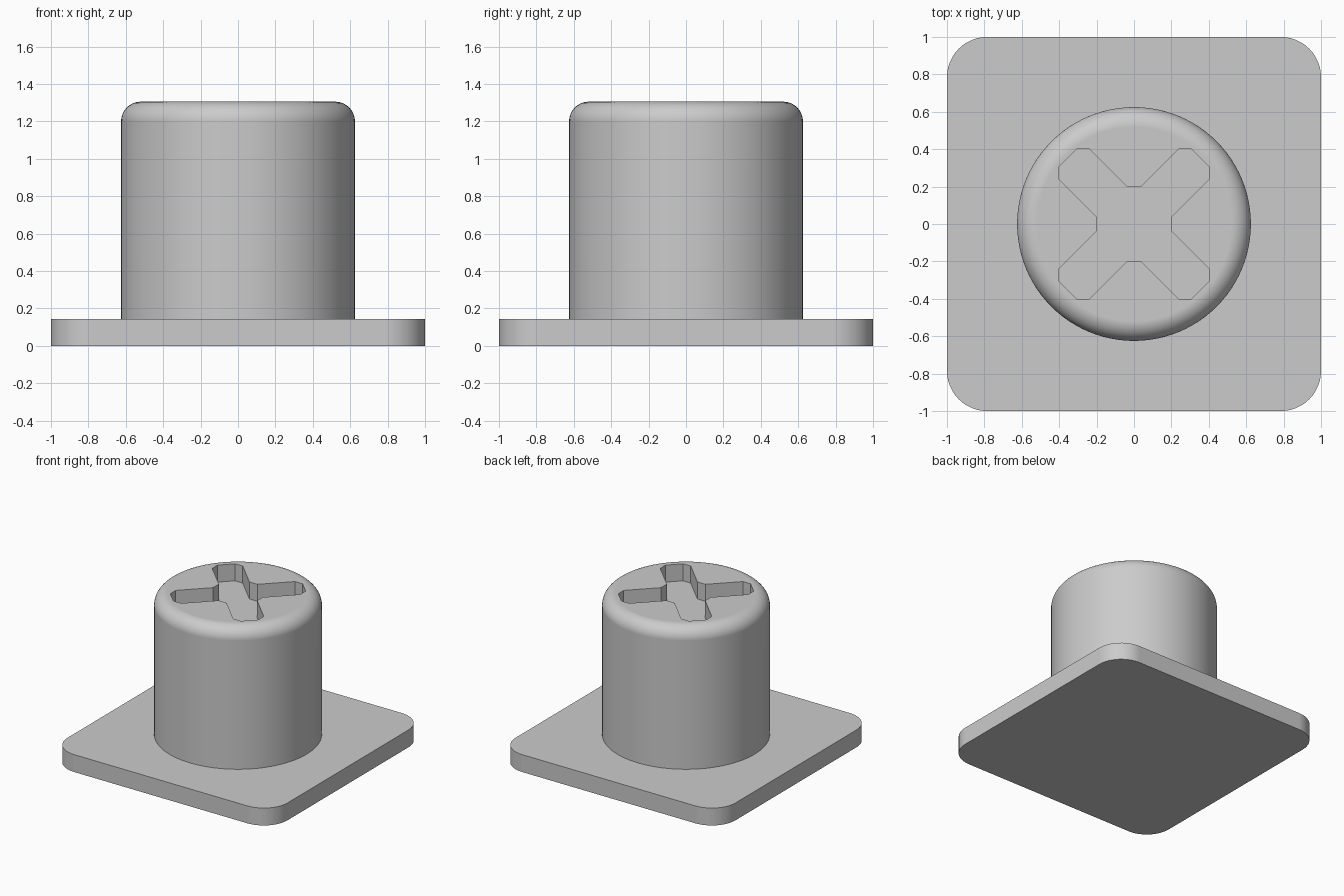
import bpy, bmesh
from math import sin, cos, pi, radians

cube = bpy.data.objects.get("Cube")
if cube:
    bpy.data.objects.remove(cube, do_unlink=True)

PLATE_H, CORNER = 0.143, 0.215
RADIUS, TOP, FILLET = 0.625, 1.305, 0.105
SLOT_DEPTH = 0.14

grey = bpy.data.materials.new("plain_grey")
grey.use_nodes = True
grey.diffuse_color = (0.6, 0.6, 0.6, 1)
grey.node_tree.nodes["Principled BSDF"].inputs["Base Color"].default_value = (0.6, 0.6, 0.6, 1)


def make_object(name, bm):
    bmesh.ops.recalc_face_normals(bm, faces=bm.faces)
    mesh = bpy.data.meshes.new(name)
    bm.to_mesh(mesh)
    bm.free()
    mesh.materials.append(grey)
    ob = bpy.data.objects.new(name, mesh)
    bpy.context.collection.objects.link(ob)
    return ob


def prism(name, outline, z0, z1):
    """Extrude a flat outline from z0 up to z1."""
    bm = bmesh.new()
    face = bm.faces.new([bm.verts.new((x, y, z0)) for x, y in outline])
    out = bmesh.ops.extrude_face_region(bm, geom=[face])
    verts = [v for v in out["geom"] if isinstance(v, bmesh.types.BMVert)]
    bmesh.ops.translate(bm, verts=verts, vec=(0, 0, z1 - z0))
    return make_object(name, bm)


def activate(ob):
    bpy.ops.object.select_all(action="DESELECT")
    ob.select_set(True)
    bpy.context.view_layer.objects.active = ob


def smooth(ob):
    activate(ob)
    bpy.ops.object.shade_smooth_by_angle(angle=radians(30))
    mod = ob.modifiers.new("flat_face_normals", "WEIGHTED_NORMAL")
    mod.keep_sharp = True


# Square base plate with rounded corners
inner, steps = 1 - CORNER, 12
plate_outline = []
for q, (sx, sy) in enumerate([(1, 1), (-1, 1), (-1, -1), (1, -1)]):
    for i in range(steps + 1):
        a = (q + i / steps) * pi / 2
        plate_outline.append((sx * inner + CORNER * cos(a), sy * inner + CORNER * sin(a)))
base_plate = prism("base_plate", plate_outline, 0, PLATE_H)

# Round stud: stacked rings with a filleted top rim
profile = [(RADIUS, PLATE_H / 2)]
for i in range(steps + 1):
    a = i / steps * pi / 2
    profile.append((RADIUS - FILLET + FILLET * cos(a), TOP - FILLET + FILLET * sin(a)))
bm = bmesh.new()
sides = 96
rings = [[bm.verts.new((r * cos(2 * pi * k / sides), r * sin(2 * pi * k / sides), z))
          for k in range(sides)] for r, z in profile]
for low, high in zip(rings, rings[1:]):
    for k in range(sides):
        n = (k + 1) % sides
        bm.faces.new((low[k], low[n], high[n], high[k]))
bm.faces.new(rings[0])
bm.faces.new(rings[-1])
stud = make_object("stud", bm)

# Diagonal cross recess: one quarter of the outline turned four times
quarter = [(0.2, 0.037), (0.4, 0.237), (0.4, 0.307), (0.307, 0.4), (0.237, 0.4), (0.037, 0.2)]
cross = []
for turn in range(4):
    cross += quarter
    quarter = [(-y, x) for x, y in quarter]
cutter = prism("cross_cutter", cross, TOP - SLOT_DEPTH, TOP + 0.1)
cutter.hide_render = True

cut = stud.modifiers.new("cross_recess", "BOOLEAN")
cut.operation, cut.solver, cut.object = "DIFFERENCE", "EXACT", cutter
activate(stud)
bpy.ops.object.modifier_apply(modifier=cut.name)
bpy.data.objects.remove(cutter, do_unlink=True)

for part in (base_plate, stud):
    smooth(part)
